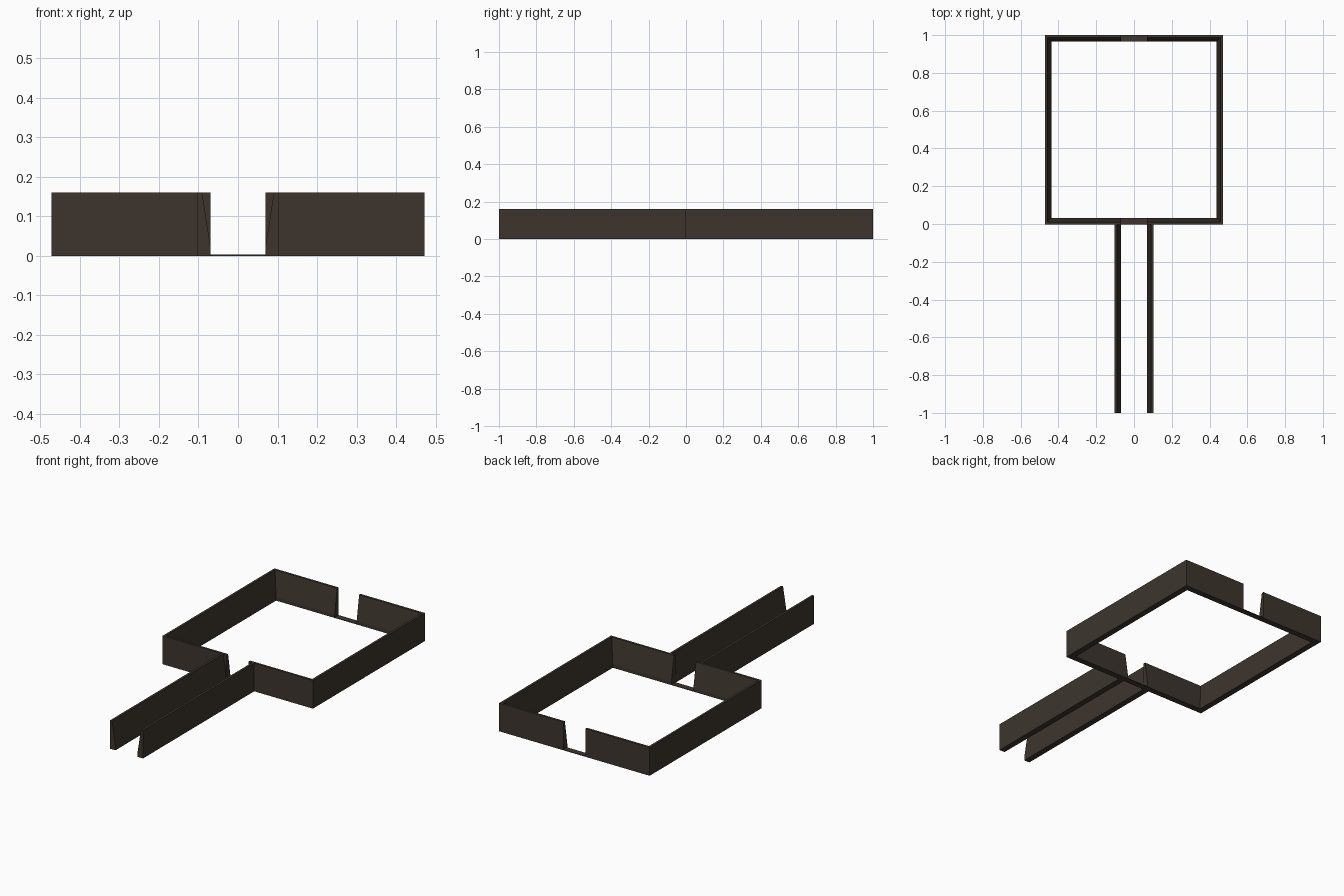
import bpy, bmesh

if "Cube" in bpy.data.objects:
    bpy.data.objects.remove(bpy.data.objects["Cube"])

wall_mat = bpy.data.materials.new("dark brown")
wall_mat.diffuse_color = (0.047, 0.036, 0.027, 1)
wall_mat.use_nodes = True
wall_mat.node_tree.nodes["Principled BSDF"].inputs["Base Color"].default_value = wall_mat.diffuse_color

# Wall cross-section: (distance in from the outer face, height)
PROFILE = [(0, 0), (0.035, 0), (0.035, 0.02), (0.013, 0.16), (0, 0.16)]


def add_swept(name, path, profile):
    """Sweep a profile along (point, inward direction) stations, mirrored in x."""
    bm = bmesh.new()
    rings = [[bm.verts.new((x + dx * w, y + dy * w, z)) for w, z in profile]
             for (x, y), (dx, dy) in path]
    n = len(profile)
    for a, b in zip(rings, rings[1:]):
        for i in range(n):
            j = (i + 1) % n
            bm.faces.new((a[i], a[j], b[j], b[i]))
    bm.faces.new(rings[0])
    bm.faces.new(rings[-1])
    bmesh.ops.recalc_face_normals(bm, faces=bm.faces)
    mesh = bpy.data.meshes.new(name)
    bm.to_mesh(mesh)
    bm.free()
    mesh.materials.append(wall_mat)
    obj = bpy.data.objects.new(name, mesh)
    bpy.context.collection.objects.link(obj)
    mirror = obj.modifiers.new("mirror", 'MIRROR')
    mirror.use_mirror_merge = False
    return obj


GAP, SIDE, BACK, FRONT = 0.069, 0.472, 1.0, -0.003

# Room walls with mitred corners, open at both doorways
add_swept("room_walls", [((GAP, BACK), (0, -1)), ((SIDE, BACK), (-1, -1)),
                         ((SIDE, FRONT), (-1, 1)), ((GAP, FRONT), (0, 1))], PROFILE)

# Corridor walls
add_swept("corridor_walls", [((0.104, FRONT), (-1, 0)), ((0.104, -1), (-1, 0))], PROFILE)

# Thin door sills
SILL = [(0, 0), (0.035, 0), (0.035, 0.003), (0, 0.003)]
for name, y, d in (("back_sill", BACK, -1), ("front_sill", FRONT, 1)):
    sill = add_swept(name, [((-GAP, y), (0, d)), ((GAP, y), (0, d))], SILL)
    sill.modifiers.clear()
